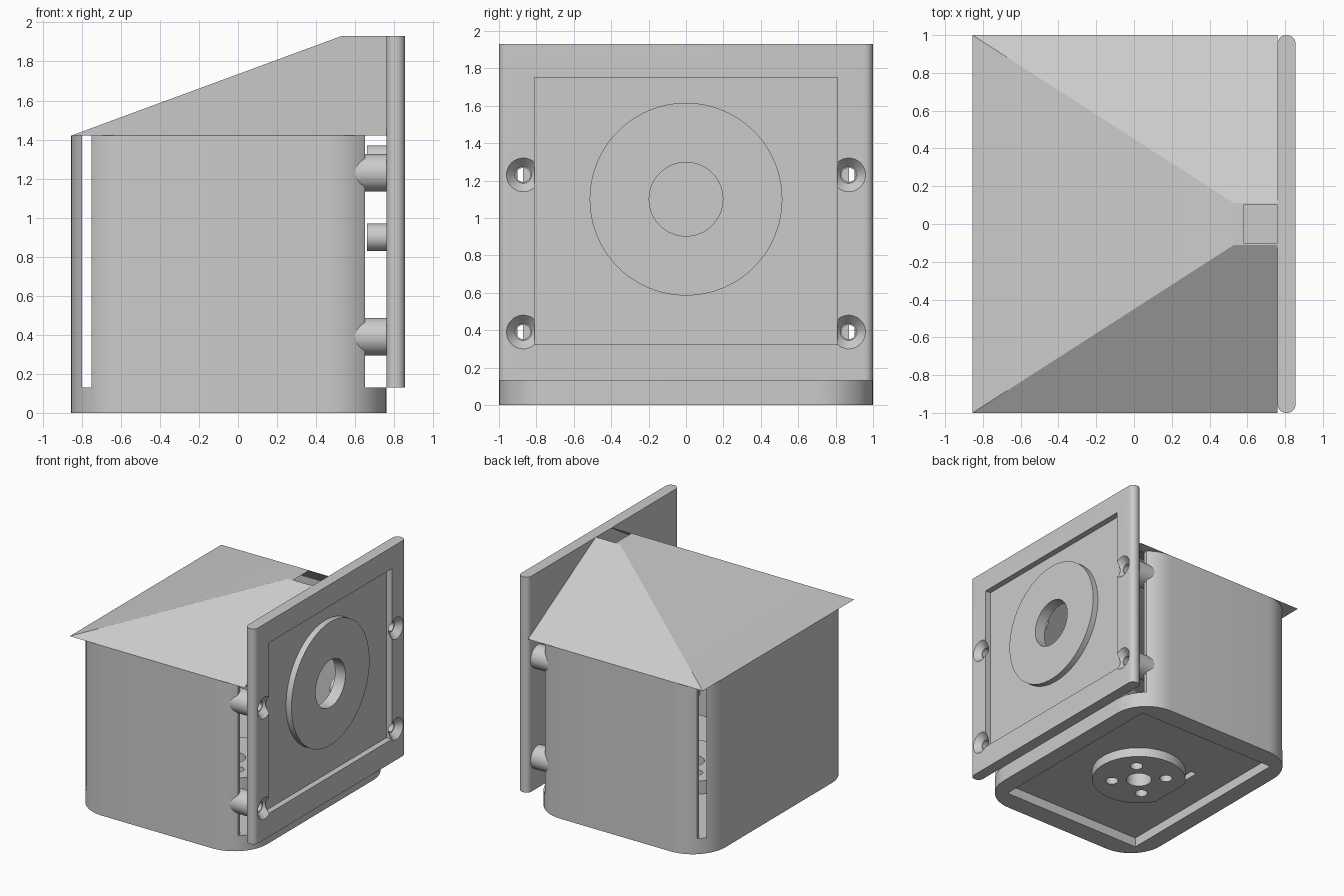
import bpy, bmesh, math
from mathutils import Matrix, Vector

if "Cube" in bpy.data.objects:
    bpy.data.objects.remove(bpy.data.objects["Cube"])

grey = bpy.data.materials.new("light_grey")
grey.use_nodes = True
COLOUR = (0.6, 0.6, 0.6, 1)
grey.diffuse_color = COLOUR
grey.node_tree.nodes["Principled BSDF"].inputs["Base Color"].default_value = COLOUR


def make(name, bm):
    bmesh.ops.recalc_face_normals(bm, faces=bm.faces)
    mesh = bpy.data.meshes.new(name)
    bm.to_mesh(mesh)
    bm.free()
    mesh.materials.append(grey)
    ob = bpy.data.objects.new(name, mesh)
    bpy.context.collection.objects.link(ob)
    return ob


def loft(name, bottom, top):
    """Solid between two matching outlines."""
    bm = bmesh.new()
    a = [bm.verts.new(p) for p in bottom]
    b = [bm.verts.new(p) for p in top]
    bm.faces.new(a)
    bm.faces.new(b)
    for i in range(len(a)):
        j = (i + 1) % len(a)
        bm.faces.new((a[i], a[j], b[j], b[i]))
    return make(name, bm)


def rect(x0, x1, y, z):
    return [(x0, -y, z), (x1, -y, z), (x1, y, z), (x0, y, z)]


def box(name, x0, x1, y, z0, z1):
    return loft(name, rect(x0, x1, y, z0), rect(x0, x1, y, z1))


def rounded(name, x0, x1, y, z0, z1, r, n=12):
    """Upright slab with rounded vertical edges."""
    pts = []
    corners = [(x1 - r, y - r), (x0 + r, y - r), (x0 + r, r - y), (x1 - r, r - y)]
    for k, (cx, cy) in enumerate(corners):
        for i in range(n + 1):
            a = (k + i / n) * math.pi / 2
            pts.append((cx + r * math.cos(a), cy + r * math.sin(a)))
    return loft(name, [(*p, z0) for p in pts], [(*p, z1) for p in pts])


def rod(name, start, end, r0, r1=None, n=48):
    """Cylinder or cone between two points."""
    a, b = Vector(start), Vector(end)
    d = b - a
    m = Matrix.Translation((a + b) / 2) @ d.to_track_quat('Z', 'Y').to_matrix().to_4x4()
    bm = bmesh.new()
    bmesh.ops.create_cone(bm, cap_ends=True, segments=n, radius1=r0,
                          radius2=r0 if r1 is None else r1, depth=d.length, matrix=m)
    return make(name, bm)


def combine(ob, others, op='DIFFERENCE'):
    for c in others:
        mod = ob.modifiers.new("cut", 'BOOLEAN')
        mod.operation, mod.solver, mod.object = op, 'EXACT', c
        bpy.context.view_layer.objects.active = ob
        bpy.ops.object.modifier_apply(modifier=mod.name)
        bpy.data.objects.remove(c)


SCREWS = [(y, z) for y in (-0.87, 0.87) for z in (0.39, 1.23)]
MID = -0.05

# Housing: rounded shell, open towards the face plate, with a slide-in slot
body = rounded("housing", -0.855, 0.76, 1.0, 0, 1.42, 0.3)
combine(body, [
    box("front_cut", 0.65, 1.0, 1.2, 0.13, 1.6),
    box("interior", -0.80, 0.9, 0.90, 0.13, 1.6),
    box("side_slot", -0.80, -0.75, 1.2, 0.13, 1.6),
    box("underside", -0.71, 0.61, 0.83, -0.1, 0.08)])

# Mounting disc through the floor, with screw holes and cable slot
combine(body, [rod("disc", (MID, 0, 0.001), (MID, 0, 0.24), 0.37)], 'UNION')
holes = [rod("centre_hole", (MID, 0, -0.1), (MID, 0, 0.4), 0.1, n=32)]
for sx in (-1, 1):
    for sy in (-1, 1):
        x, y = MID + sx * 0.152, sy * 0.152
        holes.append(rod("hole", (x, y, -0.1), (x, y, 0.4), 0.05, n=24))
holes.append(box("cable_slot", -0.425, -0.375, 0.26, -0.1, 0.4))
combine(body, holes)

# Corner posts that carry the plate
posts = []
for y, z in SCREWS:
    post = rod("corner_post", (0.5, y, z), (0.76, y, z), 0.096)
    combine(post, [rod("bore", (0.4, y, z), (0.9, y, z), 0.038, n=24)])
    posts.append(post)
    combine(body, [rod("bore", (0.4, y, z), (0.9, y, z), 0.038, n=24)])

# Face plate with recess, raised lens ring and countersunk holes
plate = rounded("face_plate", 0.76, 0.855, 1.0, 0.13, 1.93, 0.045, 8)
recess = box("recess", 0.805, 0.95, 0.81, 0.325, 1.75)
combine(recess, [rod("ring", (0.7, 0, 1.1), (0.855, 0, 1.1), 0.515, n=96)])
recess_tools = [recess, rod("lens_hole", (0.7, 0, 1.1), (0.95, 0, 1.1), 0.197, n=64)]
combine(plate, recess_tools)
combine(plate, [box("ring_trim", 0.855, 1.0, 0.9, 0.2, 1.85)])
for y, z in SCREWS:
    combine(plate, [rod("bore", (0.7, y, z), (0.9, y, z), 0.038, n=24),
                    rod("countersink", (0.805, y, z), (0.865, y, z), 0.045, 0.099)])

# Short standoffs behind the plate
standoffs = [rod("standoff", (0.66, y, z), (0.76, y, z), 0.07, n=32)
             for y in (-0.335, 0.335) for z in (0.9, 1.3)]

# Hollow hipped roof with a top opening
roof = loft("roof", rect(-0.855, 0.76, 1.0, 1.42), rect(0.53, 0.76, 0.11, 1.93))


def inner(t):
    return rect(-0.80 + 1.38 * t, 0.9, 0.90 - 0.80 * t, 1.42 + 0.51 * t)


combine(roof, [loft("roof_space", inner(-0.05), inner(1.05))])

# Smooth the curved walls, keep edges crisp
bpy.ops.object.select_all(action='DESELECT')
for ob in [body, plate, roof] + posts + standoffs:
    ob.select_set(True)
bpy.context.view_layer.objects.active = body
bpy.ops.object.shade_smooth_by_angle(angle=math.radians(25))
